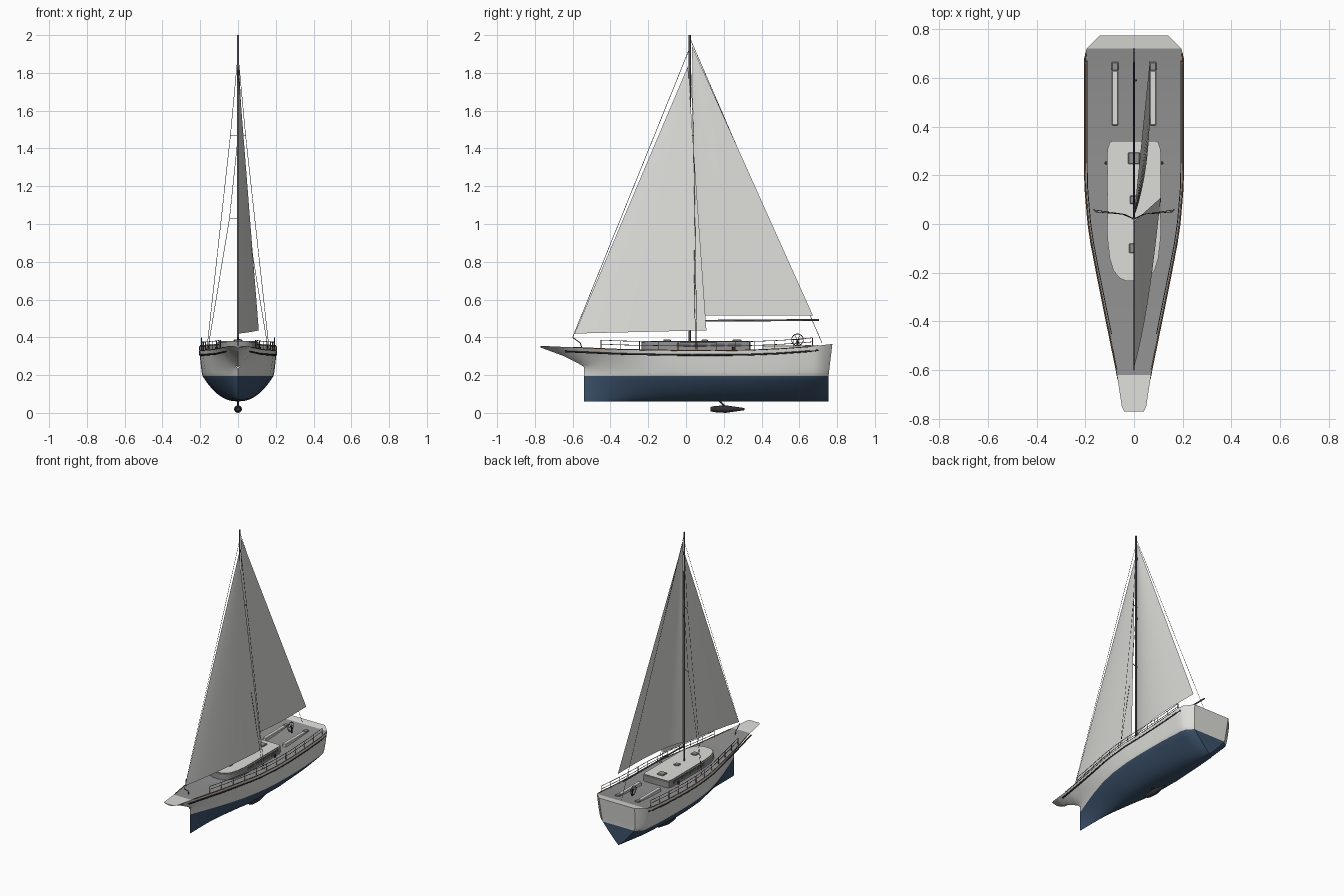
import bpy, bmesh, math
from mathutils import Vector

if "Cube" in bpy.data.objects:
    bpy.data.objects.remove(bpy.data.objects["Cube"])

def mat(name, r, g, b):
    m = bpy.data.materials.new(name)
    m.diffuse_color = (r, g, b, 1)
    m.use_nodes = True
    m.node_tree.nodes["Principled BSDF"].inputs["Base Color"].default_value = m.diffuse_color
    return m

WHITE = mat("off_white", 0.72, 0.72, 0.69)
NAVY = mat("navy", 0.045, 0.085, 0.15)
GREY = mat("deck_grey", 0.29, 0.29, 0.29)
DARK = mat("dark_metal", 0.03, 0.03, 0.035)
WOOD = mat("wood_brown", 0.25, 0.11, 0.04)
SPAR = mat("spar_grey", 0.14, 0.14, 0.15)

def finish(name, bm, mats, smooth=None):
    me = bpy.data.meshes.new(name)
    bm.to_mesh(me)
    bm.free()
    ob = bpy.data.objects.new(name, me)
    bpy.context.collection.objects.link(ob)
    for m in mats:
        me.materials.append(m)
    if smooth:
        bpy.ops.object.select_all(action='DESELECT')
        ob.select_set(True)
        bpy.context.view_layer.objects.active = ob
        bpy.ops.object.shade_smooth_by_angle(angle=math.radians(smooth))
    return ob

def interp(table, y):
    for (a, p), (b, q) in zip(table, table[1:]):
        if y <= b:
            return p + (q - p) * max(0, (y - a) / (b - a))
    return table[-1][1]

def tube(name, paths, r, m, cyclic=False, res=1):
    cu = bpy.data.curves.new(name + "_path", 'CURVE')
    cu.dimensions = '3D'
    cu.bevel_depth, cu.bevel_resolution, cu.use_fill_caps = r, res, True
    for pts in paths:
        sp = cu.splines.new('POLY')
        sp.points.add(len(pts) - 1)
        for p, c in zip(sp.points, pts):
            p.co = (*c, 1)
        sp.use_cyclic_u = cyclic
    tmp = bpy.data.objects.new(name + "_path", cu)
    me = bpy.data.meshes.new_from_object(tmp)
    bpy.data.objects.remove(tmp)
    me.name = name
    me.materials.clear()
    me.materials.append(m)
    ob = bpy.data.objects.new(name, me)
    bpy.context.collection.objects.link(ob)
    return ob

def box(name, lo, hi, m, bevel=0.0):
    bm = bmesh.new()
    bmesh.ops.create_cube(bm, size=1)
    for v in bm.verts:
        v.co = [l + (h - l) * (c + 0.5) for l, h, c in zip(lo, hi, v.co)]
    if bevel:
        bmesh.ops.bevel(bm, geom=bm.edges[:], offset=bevel, segments=1, affect='EDGES')
    return finish(name, bm, [m])

# Hull lines: half width at sheer, half width at waterline, sheer height, keel height
BOTTOM, WL, STEM = 0.06, 0.195, -0.54
WIDTH = [(-.77, .04), (-.75, .05), (-.62, .07), (-.4, .115), (-.2, .155), (-.08, .178), (0, .19),
         (.15, .203), (.3, .205), (.68, .205), (.72, .195), (.775, .14)]
WLINE = [(STEM, 0), (-.45, .035), (-.3, .09), (-.15, .137), (0, .168), (.15, .184), (.3, .188),
         (.5, .186), (.68, .175), (.72, .165), (.775, .125)]
SHEER = [(-.77, .355), (-.55, .345), (-.35, .336), (0, .33), (.3, .331), (.5, .339), (.65, .35), (.775, .365)]
KEEL = [(-.77, .346), (-.65, .302), (-.57, .262), (STEM, .243)]
POWER = [(STEM, 1), (-.2, .6), (0, .45), (.3, .45), (.6, .6), (.775, .9)]

def section(y, overhang):
    w, s = interp(WIDTH, y), interp(SHEER, y)
    zs = [BOTTOM + (WL - BOTTOM) * (i / 8) ** 1.6 for i in range(9)]
    zs += [WL + (s - WL) * i / 8 for i in range(1, 9)]
    half = []
    for z in zs:
        if y <= STEM:
            k = interp(KEEL, y)
            if overhang:
                z = max(z, k)
            x = w * (max(0, z - k) / (s - k)) ** 0.75
        elif z <= WL:
            x = interp(WLINE, y) * ((z - BOTTOM) / (WL - BOTTOM)) ** interp(POWER, y)
        else:
            ww = interp(WLINE, y)
            x = ww + (w - ww) * ((z - WL) / (s - WL)) ** interp([(STEM, 1.6), (-.1, .8), (.775, .7)], y)
        rake = 0.02 * (1 - max(0, z - .2) / (s - .2)) if y > .77 else 0
        half.append((x, y - rake, z))
    return [(-x, a, z) for x, a, z in reversed(half)] + half[1:]

ys = [(-.77, 1), (-.75, 1), (-.7, 1), (-.65, 1), (-.62, 1), (-.57, 1), (STEM, 1), (STEM, 0)]
ys += [(y / 100, 0) for y in range(-50, 66, 5)] + [(.68, 0), (.72, 0), (.775, 0)]
bm = bmesh.new()
rows = [[bm.verts.new(p) for p in section(*s)] for s in ys]
n = len(rows[0])
for (ya, _), (yb, _), a, b in zip(ys, ys[1:], rows, rows[1:]):
    if ya == yb:
        continue
    for i in range(n - 1):
        f = bm.faces.new((a[i], a[i + 1], b[i + 1], b[i]))
        f.material_index = 1 if f.calc_center_median().z < WL else 0
    deck = bm.faces.new((a[-1], a[0], b[0], b[-1]))
    deck.material_index = 0 if yb < -.61 or ya > .71 else 2
# Transom in strips, and bow end cap
last = rows[-1]
for i in range(n // 2):
    f = bm.faces.new((last[i], last[i + 1], last[n - 2 - i], last[n - 1 - i])
                     if i < n // 2 - 1 else (last[i], last[i + 1], last[i + 2]))
    f.material_index = 1 if f.calc_center_median().z < WL else 0
bm.faces.new(rows[0])
bmesh.ops.remove_doubles(bm, verts=bm.verts[:], dist=1e-5)
bmesh.ops.dissolve_degenerate(bm, edges=bm.edges[:], dist=1e-5)
bmesh.ops.recalc_face_normals(bm, faces=bm.faces[:])
finish("hull", bm, [WHITE, NAVY, GREY], 35)

# Cap rail and rubbing strake follow the sheer
def along(y0, y1, inset, dz, side, steps=24):
    out = []
    for i in range(steps + 1):
        y = y0 + (y1 - y0) * i / steps
        out.append((side * (interp(WIDTH, y) - inset), y, interp(SHEER, y) + dz))
    return out

SIDES = (-1, 1)
tube("cap_rail", [along(-.6, .7, .002, 0, s) for s in SIDES], .003, WOOD)
tube("rubbing_strake", [along(-.64, .7, .004, -.024, s) for s in SIDES], .005, DARK)

# Guard rails and stanchions
tube("guard_rails", [along(-.45, .67, .012, h, s) for s in SIDES for h in (.024, .045)], .0018, SPAR)
posts = []
for s in SIDES:
    for i in range(12):
        x, y, z = along(-.45, .67, .012, 0, s, 11)[i]
        posts.append([(x, y, z - .005), (x, y, z + .045)])
tube("stanchions", posts, .002, SPAR)
tube("bow_fitting", [[(0, -.6, .40), (0, -.56, .37), (0, -.55, .34)]], .003, SPAR)

# Cabin with grey walls and a pale roof
half = [(.03, -.235), (.06, -.222), (.085, -.19), (.1, -.14), (.108, -.07), (.108, .31), (.1, .335), (.085, .342)]
bm = bmesh.new()
base = bm.faces.new([bm.verts.new((x, y, .322)) for x, y in half + [(-x, y) for x, y in reversed(half)]])
top = bmesh.ops.extrude_face_region(bm, geom=[base])
for v in [g for g in top["geom"] if isinstance(g, bmesh.types.BMVert)]:
    v.co.z = .38
bmesh.ops.recalc_face_normals(bm, faces=bm.faces[:])
rim = [e for e in bm.edges if all(v.co.z > .37 for v in e.verts)]
bmesh.ops.bevel(bm, geom=rim, offset=.006, segments=2, affect='EDGES')
bm.normal_update()
for f in bm.faces:
    f.material_index = 0 if f.normal.z > .2 else 1
finish("cabin", bm, [WHITE, GREY], 35)
for s in SIDES:
    for i in range(4):
        y = -.05 + i * .09
        box("cabin_window", (s * .108 - .003, y, .348), (s * .108 + .003, y + .075, .368), SPAR)
for y, r in ((.27, .024), (.1, .017), (-.1, .02)):
    box("roof_hatch", (-r, y - r, .376), (r, y + r, .388), GREY, .003)

# Cockpit benches, winches and steering wheel
for s in SIDES:
    box("cockpit_bench", (s * .078 - .013, .405, .33), (s * .078 + .013, .63, .358), WHITE, .003)
    box("bench_end", (s * .078 - .014, .63, .33), (s * .078 + .014, .665, .36), GREY, .003)
    tube("winch", [[(s * .115, .25, .325), (s * .115, .25, .35)]], .007, DARK)
ring = [(0, .59 + .031 * math.cos(a * math.tau / 24), .387 + .031 * math.sin(a * math.tau / 24)) for a in range(24)]
tube("steering_wheel", [ring], .0022, DARK, True)
spokes = [[ring[i], ring[i + 12]] for i in (0, 4, 8)]
tube("wheel_spokes", spokes, .0014, DARK)
tube("wheel_pedestal", [[(.008, .59, .335), (.008, .59, .39)]], .005, DARK)

# Mast, boom and spreaders
tube("mast", [[(0, .02, .325), (0, .02, 2.0)]], .0055, SPAR, res=2)
tube("boom", [[(0, .02, .487), (0, .705, .492)]], .005, SPAR, res=2)
tube("spreaders", [[(-w, .04, z), (0, .02, z), (w, .04, z)] for w, z in ((.045, 1.03), (.04, 1.47))], .002, SPAR)

# Standing rigging
lines = [[(0, -.6, .40), (0, .015, 1.92)], [(0, .72, .37), (0, .02, 1.985)]]
for s in SIDES:
    lines += [[(s * .165, .058, .335), (s * .04, .04, 1.47), (0, .022, 1.9)],
              [(s * .16, .05, .335), (s * .045, .04, 1.03), (0, .02, 1.46)]]
tube("rigging", lines, .0013, DARK, res=0)

# Triangular sails with a gentle belly to one side
def sail(name, tack, head, clew, belly, nu=24, nv=12):
    tack, head, clew = Vector(tack), Vector(head), Vector(clew)
    bm = bmesh.new()
    g = []
    for i in range(nu + 1):
        u = i / nu
        row = []
        for j in range(nv + 1):
            v = j / nv
            p = tack.lerp(clew, v).lerp(head, u)
            p.x += belly * math.sin(math.pi * v ** .75) * (1 - u) ** .8
            row.append(bm.verts.new(p))
        g.append(row)
    for a, b in zip(g, g[1:]):
        for j in range(nv):
            bm.faces.new((a[j], a[j + 1], b[j + 1], b[j]))
    bmesh.ops.remove_doubles(bm, verts=bm.verts[:], dist=1e-5)
    bmesh.ops.recalc_face_normals(bm, faces=bm.faces[:])
    return finish(name, bm, [WHITE], 60)

sail("jib", (0, -.59, .42), (0, .01, 1.835), (.11, .108, .437), .014)
sail("mainsail", (0, .035, .515), (0, .033, 1.94), (.065, .672, .515), .03)

# Propeller pod under the keel
bm = bmesh.new()
prof = [(.13, .012), (.15, .017), (.21, .021), (.27, .012), (.31, .006)]
pod = [[bm.verts.new((r * math.cos(k * math.tau / 12), y, .025 + r * .95 * math.sin(k * math.tau / 12)))
        for k in range(12)] for y, r in prof]
for a, b in zip(pod, pod[1:]):
    for k in range(12):
        bm.faces.new((a[k], a[(k + 1) % 12], b[(k + 1) % 12], b[k]))
bm.faces.new(pod[0])
bm.faces.new(pod[-1])
bmesh.ops.recalc_face_normals(bm, faces=bm.faces[:])
bmesh.ops.translate(bm, verts=bm.verts[:], vec=(0, 0, -.005))
finish("propeller_pod", bm, [DARK], 35)
tube("propeller_strut", [[(0, .17, .07), (0, .21, .03)]], .006, DARK)
